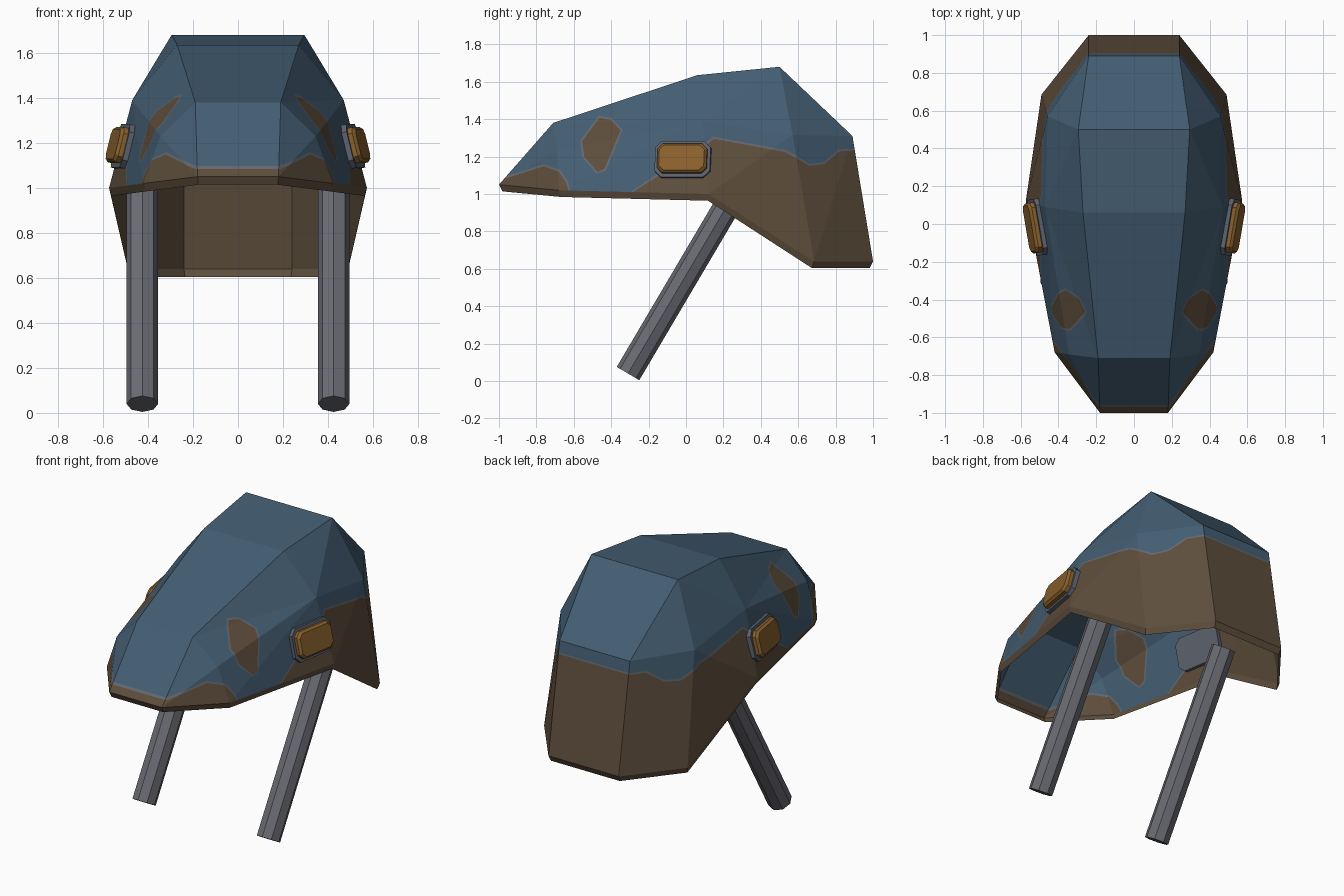
import bpy, bmesh, math
from mathutils import Vector

if "Cube" in bpy.data.objects:
    bpy.data.objects.remove(bpy.data.objects["Cube"])


def material(name, rgb):
    m = bpy.data.materials.new(name)
    lin = [(c / 255 / 12.92) if c < 11 else ((c / 255 + 0.055) / 1.055) ** 2.4 for c in rgb]
    m.diffuse_color = (*lin, 1)
    m.use_nodes = True
    m.node_tree.nodes["Principled BSDF"].inputs["Base Color"].default_value = m.diffuse_color
    return m


BLUE = material("blue paint", (68, 94, 115))
BROWN = material("brown rust", (94, 78, 60))
SCRATCH = material("bare metal edge", (100, 104, 110))
STEEL = material("strut steel", (106, 107, 115))
FRAME = material("lamp frame grey", (92, 98, 110))
AMBER = material("amber lens", (138, 97, 45))


def finish(bm, name, mats, normals=True):
    if normals:
        bmesh.ops.recalc_face_normals(bm, faces=bm.faces)
    me = bpy.data.meshes.new(name)
    bm.to_mesh(me)
    bm.free()
    for m in mats:
        me.materials.append(m)
    ob = bpy.data.objects.new(name, me)
    bpy.context.collection.objects.link(ob)
    return ob


# Hood control points for the right half: ridge, middle and rim, front to back
POINTS = {
    "rB": (.19, -.71, 1.38), "rC": (.27, .06, 1.635), "rD": (.295, .50, 1.68), "rE": (.24, .89, 1.31),
    "mB": (.345, -.69, 1.23), "mC": (.47, .09, 1.39), "mD": (.457, .57, 1.315),
    "F": (.18, -1, 1.05), "B": (.42, -.68, 1.02), "C": (.573, .12, 1.0),
    "D": (.49, .685, .64), "E": (.24, 1, .64),
}
SIDE_FACES = ["F B mB", "F mB rB", "B C mC mB", "mB mC rC rB", "mC mD rD rC",
              "C D mD mC", "mD rE rD", "D E rE mD"]
RIDGE = ["F", "rB", "rC", "rD", "rE", "E"]

# Rust areas as side-view (y, z) outlines
RUST = [
    [(-1.1, .9), (-1.1, 1.08), (-.96, 1.085), (-.76, 1.148), (-.68, 1.12), (-.64, 1.06), (-.6, .9)],
    [(-.33, .98), (-.16, 1.09), (.0, 1.18), (.15, 1.295), (.39, 1.25), (.53, 1.225), (.66, 1.15),
     (.74, 1.16), (.82, 1.228), (1.1, 1.24), (1.1, .5), (.5, .5)],
    [(-.555, 1.283), (-.463, 1.407), (-.40, 1.395), (-.35, 1.34), (-.436, 1.134), (-.474, 1.118), (-.544, 1.2)],
]


def grow(poly, d):
    # Outlines run clockwise, so the left normal of each edge points outwards
    out = []
    for i, p in enumerate(poly):
        p = Vector(p)
        a = (p - Vector(poly[i - 1])).normalized()
        b = (Vector(poly[(i + 1) % len(poly)]) - p).normalized()
        n = Vector((-a.y - b.y, a.x + b.x)).normalized()
        out.append(tuple(p + n * d))
    return out


def inside(poly, y, z):
    hit = False
    for i, (y1, z1) in enumerate(poly):
        y0, z0 = poly[i - 1]
        if (z0 > z) != (z1 > z) and y < (y1 - y0) * (z - z0) / (z1 - z0) + y0:
            hit = not hit
    return hit


def cut_outline(bm, poly):
    for i, (y1, z1) in enumerate(poly):
        y0, z0 = poly[i - 1]
        faces = []
        for f in bm.faces:
            ys = [v.co.y for v in f.verts]
            zs = [v.co.z for v in f.verts]
            if (min(ys) <= max(y0, y1) and max(ys) >= min(y0, y1)
                    and min(zs) <= max(z0, z1) and max(zs) >= min(z0, z1)):
                faces.append(f)
        if faces:
            geom = faces + list({e for f in faces for e in f.edges}) + list({v for f in faces for v in f.verts})
            bmesh.ops.bisect_plane(bm, geom=geom, dist=1e-5, plane_co=(0, y0, z0),
                                   plane_no=(0, z1 - z0, y0 - y1))


# Hood shell, open below
bm = bmesh.new()
V = {(k, s): bm.verts.new((s * x, y, z)) for k, (x, y, z) in POINTS.items() for s in (1, -1)}
for s in (1, -1):
    for names in SIDE_FACES:
        bm.faces.new([V[k, s] for k in names.split()][::s])
for a, b in zip(RIDGE, RIDGE[1:]):
    bm.faces.new([V[a, -1], V[a, 1], V[b, 1], V[b, -1]])
bmesh.ops.recalc_face_normals(bm, faces=bm.faces)
bmesh.ops.triangulate(bm, faces=bm.faces[:])
EDGED = [grow(p, .011) for p in RUST]
for poly in RUST + EDGED:
    cut_outline(bm, poly)
for f in bm.faces:
    c = f.calc_center_median()
    if any(inside(p, c.y, c.z) for p in RUST):
        f.material_index = 1
    elif any(inside(p, c.y, c.z) for p in EDGED):
        f.material_index = 2
finish(bm, "hood", [BLUE, BROWN, SCRATCH], normals=False)

# Rim band turned slightly inwards under the hood edge
bm = bmesh.new()
loop = [Vector(POINTS[k]) for k in "FBCDE"]
loop += [Vector((-p.x, p.y, p.z)) for p in reversed(loop)]
up = [bm.verts.new(p) for p in loop]
low = [bm.verts.new((p.x * .98, p.y * .982, p.z - .036)) for p in loop]
for i in range(len(loop)):
    bm.faces.new([up[i - 1], low[i - 1], low[i], up[i]])
finish(bm, "hood_rim", [BROWN], normals=False)


def chamfered(u, v, c):
    return [(u, -v + c), (u, v - c), (u - c, v), (-u + c, v),
            (-u, v - c), (-u, -v + c), (-u + c, -v), (u - c, -v)]


def plate(name, mat, side, layers):
    # Stack of chamfered rectangles (half width, half height, chamfer, depth) on the hood's flank
    n = Vector((1, -.17, .25)).normalized()
    u = Vector((.17, 1, 0)).normalized()
    w = n.cross(u)
    mid = Vector((.502, -.015, 1.182))
    bm = bmesh.new()
    rings = []
    for hu, hv, c, d in layers:
        ring = []
        for a, b in chamfered(hu, hv, c):
            p = mid + u * a + w * b + n * d
            ring.append(bm.verts.new((p.x * side, p.y, p.z)))
        rings.append(ring)
    for r0, r1 in zip(rings, rings[1:]):
        for i in range(8):
            bm.faces.new([r0[i - 1], r0[i], r1[i], r1[i - 1]])
    bm.faces.new(rings[0])
    bm.faces.new(rings[-1])
    finish(bm, name, [mat])


# Lamps and struts on both sides
for side, tag in ((1, "right"), (-1, "left")):
    plate(tag + "_lamp_frame", FRAME, side, [(.15, .099, .035, -.03), (.15, .099, .035, .022)])
    plate(tag + "_lamp_lens", AMBER, side,
          [(.134, .08, .028, .01), (.134, .08, .028, .042), (.122, .068, .024, .056)])

    axis = Vector((0, .508, .861)).normalized()
    foot = Vector((side * .425, -.31, .04))
    across = Vector((1, 0, 0))
    other = axis.cross(across)
    bm = bmesh.new()
    ends = []
    for t in (0, 1.15):
        ends.append([bm.verts.new(foot + axis * t + .07 * (across * math.cos(k * math.pi / 4)
                                                         + other * math.sin(k * math.pi / 4)))
                     for k in range(8)])
    for i in range(8):
        bm.faces.new([ends[0][i - 1], ends[0][i], ends[1][i], ends[1][i - 1]])
    bm.faces.new(ends[0])
    bm.faces.new(ends[1])
    finish(bm, tag + "_strut", [STEEL])
